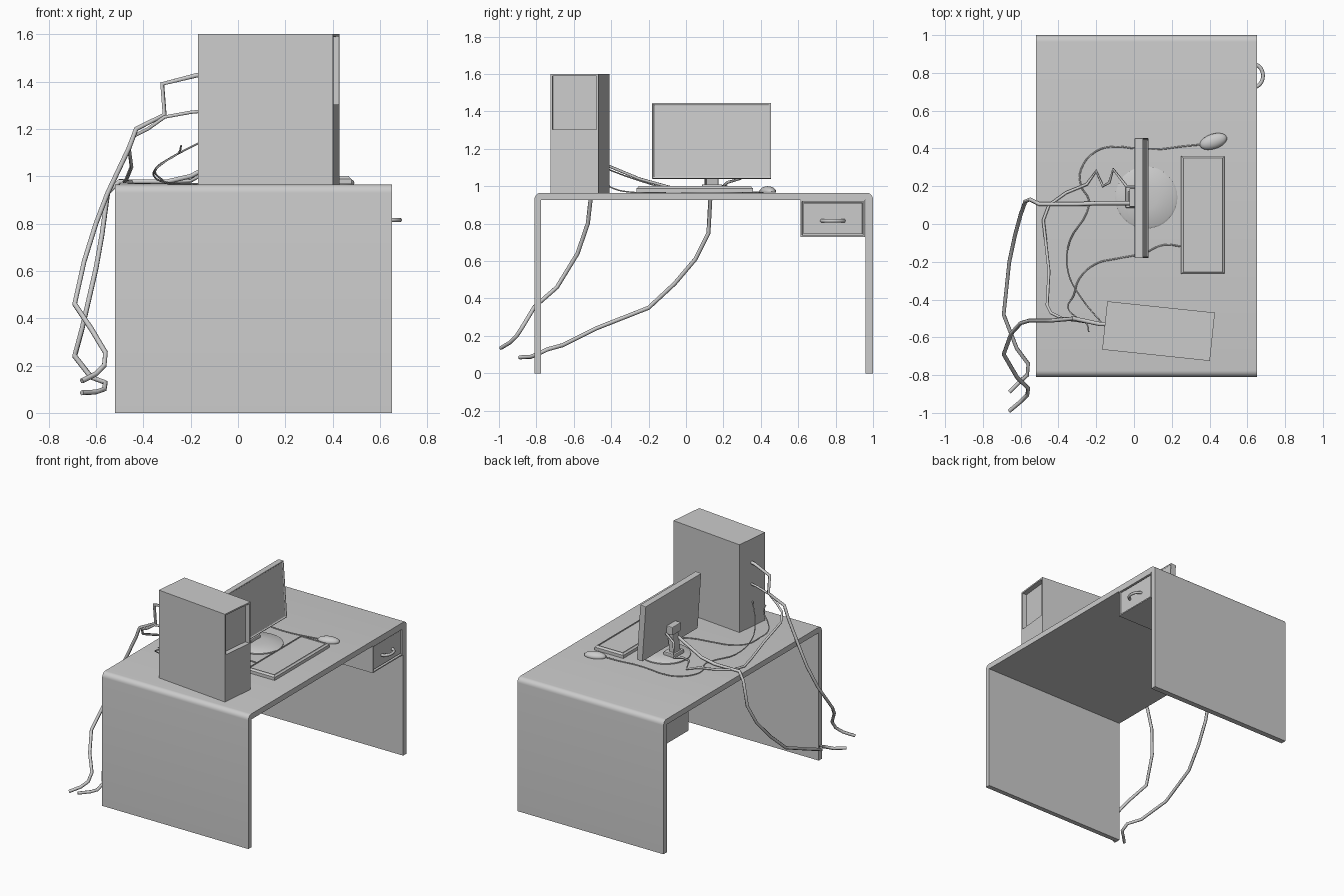
import bpy, bmesh
from math import sin, cos, pi, radians
from mathutils import Vector, Matrix

if "Cube" in bpy.data.objects:
    bpy.data.objects.remove(bpy.data.objects["Cube"])

TOP = 0.965  # desk surface height


def finish(name, bm, loc=(0, 0, 0), rot=(0, 0, 0), smooth=False):
    bmesh.ops.recalc_face_normals(bm, faces=bm.faces)
    me = bpy.data.meshes.new(name)
    bm.to_mesh(me)
    bm.free()
    ob = bpy.data.objects.new(name, me)
    bpy.context.collection.objects.link(ob)
    ob.location, ob.rotation_euler = loc, rot
    if smooth:
        bpy.context.view_layer.objects.active = ob
        ob.select_set(True)
        bpy.ops.object.shade_smooth_by_angle(angle=radians(35))
        ob.select_set(False)
    return ob


def box(name, size, loc, rot=(0, 0, 0), face=None, insets=(), bevel=0):
    """Box whose face pointing along `face` gets a series of (thickness, depth) insets."""
    bm = bmesh.new()
    bmesh.ops.create_cube(bm, size=1, matrix=Matrix.Diagonal((*size, 1)))
    bm.normal_update()
    if face:
        f = max(bm.faces, key=lambda f: f.normal.dot(Vector(face)))
        for t, d in insets:
            bmesh.ops.inset_individual(bm, faces=[f], thickness=t, depth=d)
    ob = finish(name, bm, loc, rot)
    if bevel:
        m = ob.modifiers.new("bevel", 'BEVEL')
        m.width, m.segments = bevel, 2
    return ob


def extrude_x(name, prof, x0, x1, smooth=False):
    """Extrude a (y, z) profile along x."""
    bm = bmesh.new()
    f = bm.faces.new([bm.verts.new((x0, y, z)) for y, z in prof])
    r = bmesh.ops.extrude_face_region(bm, geom=[f])
    bmesh.ops.translate(bm, vec=(x1 - x0, 0, 0),
                        verts=[v for v in r["geom"] if isinstance(v, bmesh.types.BMVert)])
    return finish(name, bm, smooth=smooth)


def lathe(name, prof, loc, n=32):
    """Revolve an (r, z) profile that starts and ends on the axis."""
    bm = bmesh.new()
    vs = [bm.verts.new((r, 0, z)) for r, z in prof]
    es = [bm.edges.new(p) for p in zip(vs, vs[1:])]
    bmesh.ops.spin(bm, geom=vs + es, axis=(0, 0, 1), cent=(0, 0, 0), steps=n, angle=2 * pi)
    bmesh.ops.remove_doubles(bm, verts=bm.verts, dist=1e-4)
    return finish(name, bm, loc, smooth=True)


def cable(name, pts, radius, curved=False):
    cu = bpy.data.curves.new(name, 'CURVE')
    cu.dimensions, cu.bevel_depth, cu.bevel_resolution = '3D', radius, 1
    cu.use_fill_caps, cu.resolution_u = True, 4
    if curved:
        s = cu.splines.new('BEZIER')
        s.bezier_points.add(len(pts) - 1)
        for b, p in zip(s.bezier_points, pts):
            b.co = p
            b.handle_left_type = b.handle_right_type = 'AUTO'
    else:
        s = cu.splines.new('POLY')
        s.points.add(len(pts) - 1)
        for b, p in zip(s.points, pts):
            b.co = (*p, 1)
    ob = bpy.data.objects.new(name, cu)
    bpy.context.collection.objects.link(ob)
    return ob


# Desk: one bent panel with rounded outer corners
R = 0.035
prof = [(-0.81, 0)]
for cy, a0 in ((-0.81 + R, pi), (1.0 - R, pi / 2)):
    prof += [(cy + R * cos(a0 - i * pi / 12), TOP - R + R * sin(a0 - i * pi / 12)) for i in range(7)]
prof += [(1, 0), (0.96, 0), (0.96, 0.925), (-0.775, 0.925), (-0.775, 0)]
extrude_x("desk", prof, -0.52, 0.65, True)

# Drawer with framed front and bow handle
box("drawer", (1.1, 0.345, 0.197), (0.10, 0.785, 0.828), face=(1, 0, 0),
    insets=[(0.012, 0), (0.001, -0.02), (0.008, 0), (0.001, 0.012)])
cable("drawer_handle", [(0.635 + 0.048 * sin(pi * i / 12), 0.785 - 0.06 * cos(pi * i / 12), 0.815)
                        for i in range(13)], 0.01)

# Computer tower with recessed drive bay in the upper half of its front
tower = box("tower", (0.573, 0.257, 0.635), (0.13, -0.567, TOP + 0.3175), (0, 0, radians(-6)))
bm = bmesh.new()
bm.from_mesh(tower.data)
front = max(bm.faces, key=lambda f: f.normal.x)
hits = [e for e in bm.edges if abs(e.verts[0].co.z - e.verts[1].co.z) > 0.1]
bmesh.ops.bisect_plane(bm, geom=bm.verts[:] + bm.edges[:] + bm.faces[:],
                       plane_co=(0, 0, 0.01), plane_no=(0, 0, 1))
bm.normal_update()
bay = max((f for f in bm.faces if f.normal.x > 0.9), key=lambda f: f.calc_center_median().z)
bmesh.ops.inset_individual(bm, faces=[bay], thickness=0.015)
bmesh.ops.inset_individual(bm, faces=[bay], thickness=0.001, depth=-0.035)
bm.to_mesh(tower.data)
bm.free()

# Monitor: leaning panel, round foot and neck
box("monitor", (0.045, 0.635, 0.405), (0.04, 0.137, 1.242), (0, radians(-4), 0), (1, 0, 0),
    [(0.012, 0), (0.003, -0.006)], 0.006)
lathe("monitor_foot", [(0, 0), (0.165, 0), (0.165, 0.008), (0.155, 0.014), (0.06, 0.022), (0, 0.024)],
      (0.065, 0.14, TOP))
box("neck_collar", (0.09, 0.11, 0.03), (0.0, 0.14, 0.995), bevel=0.006)
box("monitor_neck", (0.045, 0.065, 0.2), (0.0, 0.14, 1.08), (0, radians(8), 0), bevel=0.005)
box("monitor_rear_block", (0.05, 0.10, 0.06), (0.0, 0.14, 1.17), bevel=0.005)

# Keyboard with stepped deck
box("keyboard", (0.23, 0.625, 0.022), (0.365, 0.047, TOP + 0.012), face=(0, 0, 1),
    insets=[(0.012, 0.006), (0.004, 0.006), (0.008, 0), (0.001, -0.006)])

# Mouse: half ellipsoid
bm = bmesh.new()
bmesh.ops.create_uvsphere(bm, u_segments=20, v_segments=12, radius=1)
for v in bm.verts:
    v.co = (v.co.x * 0.075, v.co.y * 0.04, max(v.co.z, -0.2) * 0.029)
finish("mouse", bm, (0.42, 0.437, TOP + 0.006), (0, 0, radians(18)), True)

# Thin leads of mouse and keyboard
Z = TOP + 0.003
cable("mouse_lead", [(0.35, 0.42, 0.972), (0.25, 0.41, Z), (0.12, 0.395, Z), (0, 0.40, Z), (-0.1, 0.41, Z),
                     (-0.2, 0.385, Z), (-0.28, 0.29, Z), (-0.28, 0.2, Z), (-0.24, 0.13, Z),
                     (-0.25, 0.06, Z), (-0.34, -0.09, 0.985), (-0.35, -0.25, 1.03),
                     (-0.28, -0.39, 1.08), (-0.155, -0.54, 1.145)], 0.004, True)
cable("keyboard_lead", [(0.255, -0.12, Z + 0.005), (0.16, -0.11, Z), (0.05, -0.155, Z), (-0.1, -0.185, Z),
                        (-0.2, -0.21, Z), (-0.29, -0.29, Z), (-0.32, -0.38, 0.985),
                        (-0.35, -0.44, 1.02), (-0.31, -0.49, 1.06), (-0.25, -0.53, 1.10),
                        (-0.24, -0.57, 1.13)], 0.004, True)

# Video cable from tower to monitor
cable("video_cable", [(-0.15, -0.53, 1.275), (-0.20, -0.525, 1.27), (-0.31, -0.51, 1.25), (-0.38, -0.50, 1.2),
                      (-0.44, -0.47, 1.17), (-0.46, -0.43, 1.115), (-0.45, -0.25, 1.04), (-0.47, -0.07, 0.99),
                      (-0.48, 0.02, 0.976), (-0.45, 0.1, 0.975), (-0.36, 0.165, 0.975), (-0.25, 0.21, 0.977),
                      (-0.2, 0.28, 0.98), (-0.165, 0.2, 1.0), (-0.13, 0.22, 1.02), (-0.11, 0.29, 1.04),
                      (-0.04, 0.2, 1.1), (0.02, 0.2, 1.15)], 0.008)

# Power cables hanging behind the desk
cable("tower_power_cable", [(-0.15, -0.53, 1.43), (-0.18, -0.53, 1.425), (-0.32, -0.5, 1.39), (-0.31, -0.5, 1.26),
                            (-0.43, -0.51, 1.2), (-0.46, -0.51, 1.12), (-0.55, -0.51, 0.93),
                            (-0.6, -0.525, 0.8), (-0.65, -0.58, 0.64), (-0.69, -0.69, 0.46),
                            (-0.62, -0.81, 0.355), (-0.56, -0.87, 0.255), (-0.565, -0.905, 0.2),
                            (-0.6, -0.94, 0.165), (-0.66, -0.99, 0.135)], 0.011)
cable("monitor_power_cable", [(0.02, 0.11, 1.12), (-0.05, 0.11, 1.08), (-0.2, 0.11, 1.0), (-0.3, 0.105, 0.977),
                              (-0.5, 0.105, 0.978), (-0.55, 0.13, 0.93), (-0.575, 0.12, 0.75),
                              (-0.6, 0.05, 0.61), (-0.63, -0.06, 0.48), (-0.66, -0.2, 0.35),
                              (-0.69, -0.48, 0.24), (-0.62, -0.66, 0.15), (-0.56, -0.74, 0.128),
                              (-0.565, -0.8, 0.1), (-0.6, -0.83, 0.088), (-0.66, -0.89, 0.085)], 0.011)
